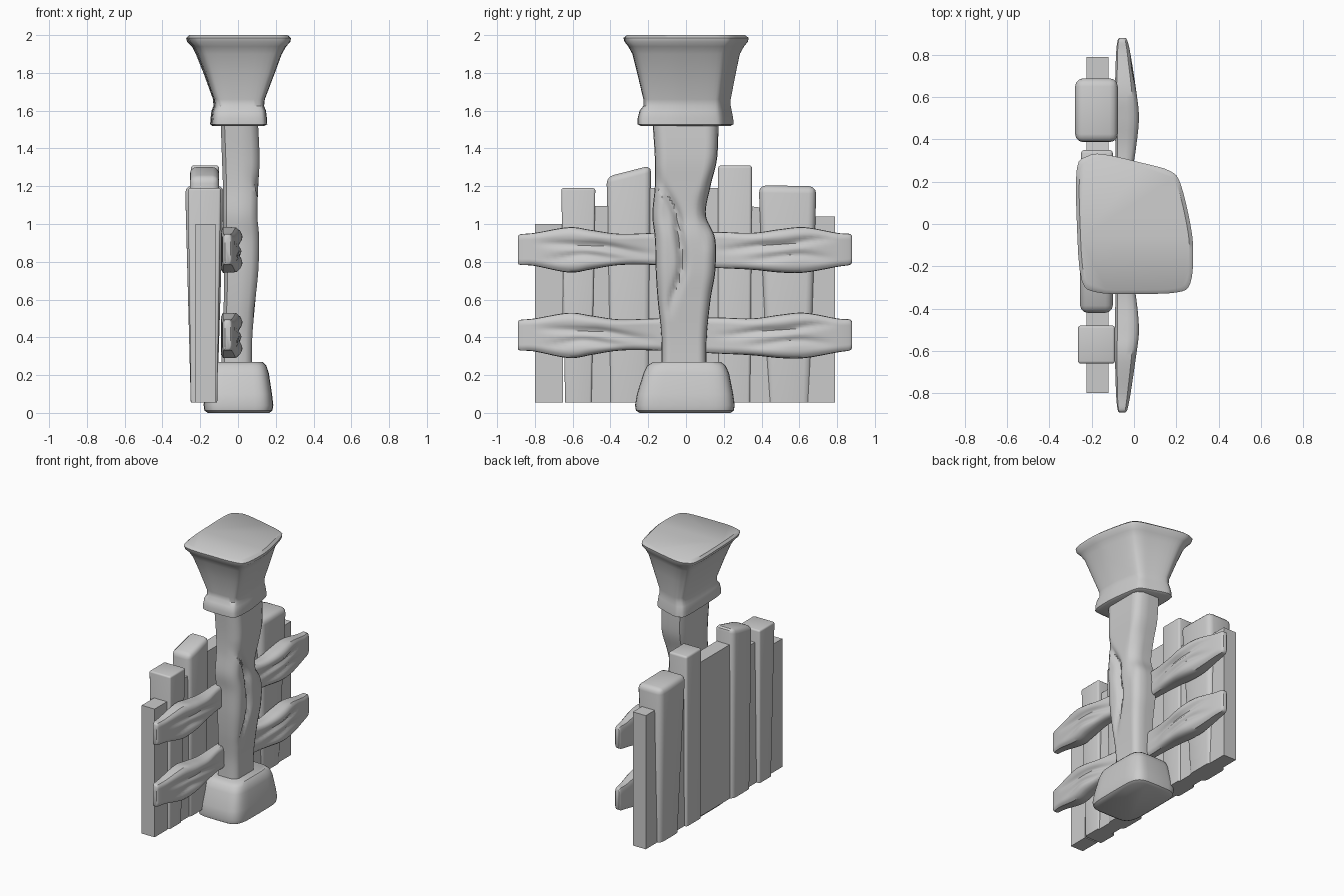
import bpy, bmesh, math

if "Cube" in bpy.data.objects:
    bpy.data.objects.remove(bpy.data.objects["Cube"])


def finish(bm, name, angle=40):
    bmesh.ops.recalc_face_normals(bm, faces=bm.faces)
    me = bpy.data.meshes.new(name)
    bm.to_mesh(me)
    bm.free()
    ob = bpy.data.objects.new(name, me)
    bpy.context.collection.objects.link(ob)
    bpy.ops.object.select_all(action='DESELECT')
    ob.select_set(True)
    bpy.context.view_layer.objects.active = ob
    bpy.ops.object.shade_smooth_by_angle(angle=math.radians(angle))
    return ob


def spline(a, b, c, d, t):
    return [q + 0.5 * t * (r - p + t * (2*p - 5*q + 4*r - s + t * (3*(q - r) + s - p)))
            for p, q, r, s in zip(a, b, c, d)]


def resample(keys, steps, closed=False):
    n = len(keys)
    at = (lambda i: keys[i % n]) if closed else (lambda i: keys[max(0, min(n - 1, i))])
    out = [spline(at(i-1), at(i), at(i+1), at(i+2), s / steps)
           for i in range(n if closed else n - 1) for s in range(steps)]
    return out if closed else out + [list(keys[-1])]


def superellipse(power, n=32):
    pts = []
    for i in range(n):
        c, s = math.cos(2*math.pi*i/n), math.sin(2*math.pi*i/n)
        pts.append((math.copysign(abs(c)**(2/power), c), math.copysign(abs(s)**(2/power), s)))
    return pts


def loft(name, keys, outline, place, steps=1, grooves=()):
    """keys: (t, u0, u1, v0, v1); grooves: (points (t, v), width, depth) cut into the +u side"""
    bm = bmesh.new()
    rings = []
    for t, u0, u1, v0, v1 in resample(keys, steps):
        ring = []
        for a, b in outline:
            u = (u0 + u1)/2 + a*(u1 - u0)/2
            v = (v0 + v1)/2 + b*(v1 - v0)/2
            for path, width, depth in grooves:
                for (ta, va), (tb, vb) in zip(path, path[1:]):
                    if a > 0.3 and ta <= t < tb:
                        f = (t - ta)/(tb - ta)
                        w = (t - path[0][0])/(path[-1][0] - path[0][0])
                        gv = va + (vb - va)*f*f*(3 - 2*f)
                        u -= depth*math.sin(math.pi*w)*math.exp(-((v - gv)/width)**2)
            ring.append(bm.verts.new(place(t, u, v)))
        rings.append(ring)
    for r, s in zip(rings, rings[1:]):
        for i in range(len(r)):
            j = (i + 1) % len(r)
            bm.faces.new((r[i], r[j], s[j], s[i]))
    bm.faces.new(rings[0])
    bm.faces.new(rings[-1])
    return finish(bm, name)


def upright(t, u, v):
    return (u, v, t)


def sideways(t, u, v):
    return (u, t, v)


# evenly spread cross-section so grooves read well
square = [(-1, -.8), (-1, -.4), (-1, 0), (-1, .4), (-1, .8), (-.8, 1), (0, 1), (.55, .98), (.85, .85)]
square += [(.97, .7 - .1*i) for i in range(15)]
square += [(.85, -.85), (.55, -.98), (0, -1), (-.8, -1)]

# stone foot
loft("base_stone", [(0, -.16, .165, -.245, .235), (.012, -.178, .182, -.265, .253),
                    (.04, -.182, .187, -.27, .258), (.1, -.178, .18, -.26, .25),
                    (.21, -.16, .163, -.225, .228), (.25, -.148, .15, -.205, .21),
                    (.27, -.125, .13, -.175, .185)], superellipse(5, 40), upright)

# carved post
loft("post", [(.2, -.09, .075, -.13, .11), (.4, -.085, .078, -.13, .11), (.6, -.075, .095, -.15, .13),
              (.75, -.075, .11, -.16, .155), (.92, -.078, .115, -.165, .155),
              (1.05, -.08, .105, -.178, .105), (1.2, -.08, .11, -.165, .13),
              (1.35, -.085, .117, -.165, .165), (1.55, -.092, .108, -.178, .172)],
     square, upright, 8,
     [([(.5, -.09), (.8, -.02), (1.0, -.04), (1.3, -.15)], .022, .035),
      ([(.85, .12), (1.08, .09), (1.35, .17)], .03, .02)])

# flared top block with an uneven rounded-square outline
cap_outline = resample([(-1, .8), (-.82, .97), (-.55, 1), (.15, .87), (.6, .76), (.78, .58),
                        (.95, 0), (1, -.4), (.95, -.85), (.72, -.98), (0, -1),
                        (-.65, -.98), (-.92, -.8), (-1, 0)], 4, closed=True)
loft("top_block", [(1.52, -.135, .14, -.24, .235), (1.528, -.145, .155, -.255, .25),
                   (1.56, -.143, .153, -.255, .248), (1.60, -.138, .148, -.245, .24),
                   (1.625, -.128, .138, -.225, .235), (1.66, -.13, .142, -.225, .235),
                   (1.8, -.18, .195, -.258, .262), (1.9, -.22, .232, -.283, .283),
                   (1.94, -.24, .255, -.305, .305), (1.965, -.265, .278, -.325, .325),
                   (1.985, -.27, .28, -.33, .33), (2.0, -.255, .262, -.312, .31)],
     cap_outline, upright)

# two crossing rails, pinched at the post and swollen towards their ends
rail_keys = [(-.89, -.07, -.04, -.075, .065), (-.875, -.078, -.03, -.085, .078),
             (-.8, -.085, -.015, -.09, .085), (-.62, -.09, .012, -.125, .115),
             (-.5, -.09, .025, -.108, .1), (-.35, -.088, .012, -.085, .08),
             (-.15, -.085, -.02, -.085, .085), (.15, -.085, -.02, -.1, .09),
             (.35, -.088, .01, -.11, .085), (.5, -.09, .025, -.125, .105),
             (.63, -.09, .012, -.125, .115), (.8, -.085, -.015, -.095, .085),
             (.865, -.078, -.03, -.085, .08), (.88, -.07, -.04, -.07, .065)]
for name, z in (("upper_rail", .868), ("lower_rail", .415)):
    keys = [(t, a, b, z + c, z + d) for t, a, b, c, d in rail_keys]
    loft(name, keys, square, sideways, 5,
         [([(-.8, z + .03), (-.5, z + .02), (-.15, z - .03)], .02, .02),
          ([(-.75, z - .06), (-.55, z - .03), (-.3, z - .06)], .02, .015),
          ([(.15, z - .01), (.45, z + .02), (.8, z + .06)], .02, .02),
          ([(.3, z - .06), (.6, z - .03), (.78, z - .05)], .02, .015)])


def plank(name, bottom, top, tops, back, front, bevel):
    """bottom/top: y range; tops: top height at low and high y; back/front: x at (bottom, top)"""
    bm = bmesh.new()
    bmesh.ops.create_cube(bm, size=2)
    for v in bm.verts:
        x, y, z = v.co
        up, hi = int(z > 0), int(y > 0)
        v.co = ((front if x > 0 else back)[up], (top if up else bottom)[hi],
                tops[hi] if up else .055)
    if bevel:
        edges = [e for e in bm.edges if any(v.co.z > .5 for v in e.verts)]
        bmesh.ops.bevel(bm, geom=edges, offset=bevel, segments=3, profile=.5, affect='EDGES')
    finish(bm, name, 35)


# staggered fence planks behind the rails
thin_b, thin_f = (-.225, -.225), (-.12, -.12)
wide_b, wide_f = (-.25, -.27), (-.11, -.09)
planks = [((-.80, -.65), (-.80, -.65), (1.0, 1.0), thin_b, thin_f, 0),
          ((-.64, -.50), (-.66, -.48), (1.19, 1.19), (-.25, -.265), wide_f, .012),
          ((-.51, -.40), (-.51, -.40), (1.095, 1.095), thin_b, thin_f, 0),
          ((-.41, -.19), (-.42, -.185), (1.25, 1.31), (-.245, -.255), (-.11, -.10), .035),
          ((-.20, .18), (-.20, .18), (1.19, 1.19), thin_b, thin_f, 0),
          ((.17, .34), (.17, .35), (1.31, 1.31), (-.245, -.25), (-.11, -.10), .015),
          ((.33, .46), (.33, .41), (1.095, 1.085), thin_b, thin_f, 0),
          ((.43, .66), (.385, .69), (1.205, 1.2), (-.25, -.28), (-.11, -.075), .04),
          ((.64, .79), (.67, .79), (1.04, 1.04), thin_b, thin_f, 0)]
for i, p in enumerate(planks):
    plank(f"plank_{i + 1}", *p)
